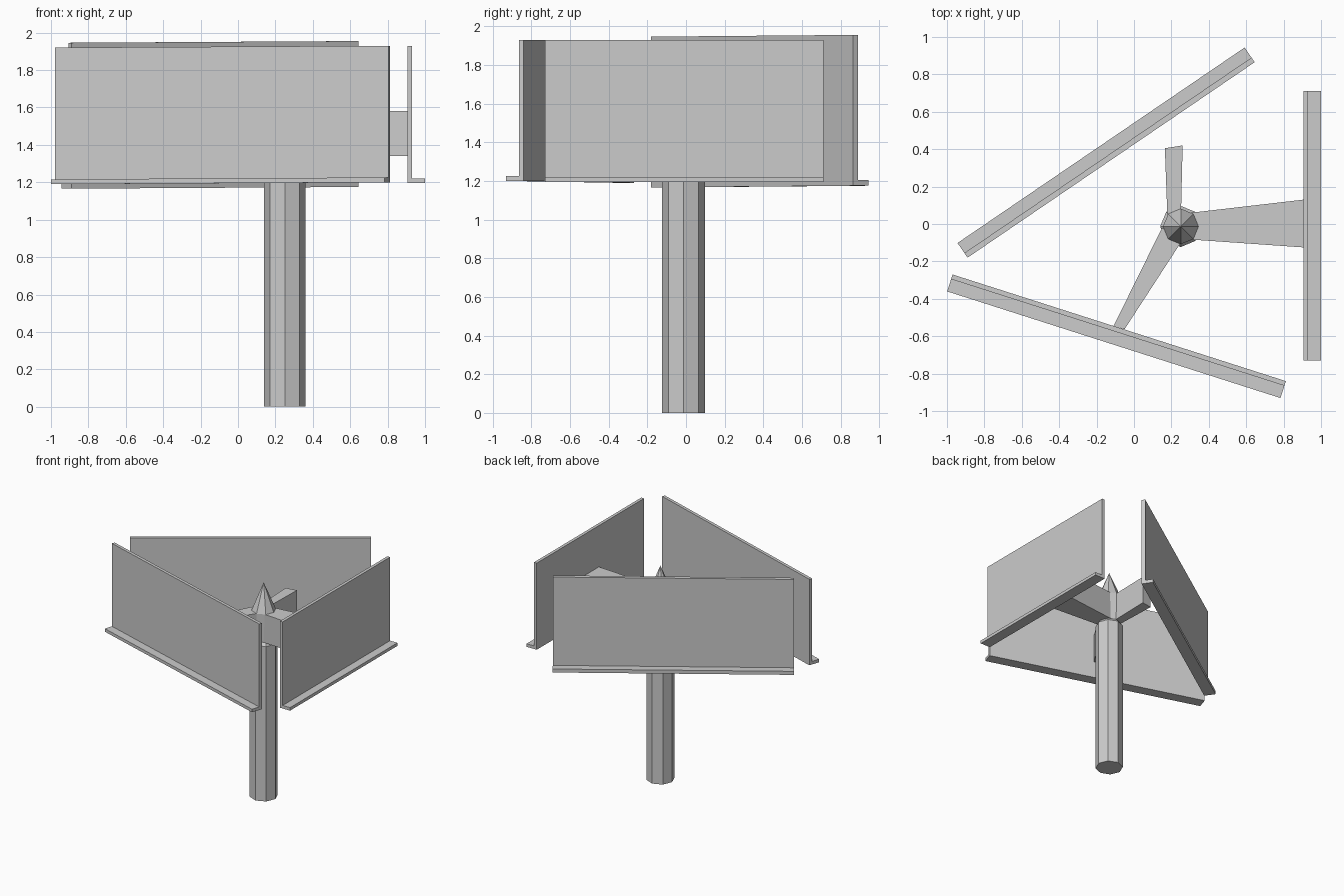
import bpy, bmesh
from math import cos, sin, pi
from mathutils import Vector

if "Cube" in bpy.data.objects:
    bpy.data.objects.remove(bpy.data.objects["Cube"])

CX, CY = 0.25, -0.013          # post axis


def loft(name, rings):
    """Closed solid through rings of equal point count; a single-point last ring makes a tip."""
    bm = bmesh.new()
    vs = [[bm.verts.new(p) for p in r] for r in rings]
    n = len(vs[0])
    for a, b in zip(vs, vs[1:]):
        for i in range(n):
            j = (i + 1) % n
            if len(b) == 1:
                bm.faces.new((a[i], a[j], b[0]))
            else:
                bm.faces.new((a[i], a[j], b[j], b[i]))
    bm.faces.new(vs[0][::-1])
    if len(vs[-1]) > 2:
        bm.faces.new(vs[-1])
    bmesh.ops.recalc_face_normals(bm, faces=bm.faces[:])
    me = bpy.data.meshes.new(name)
    bm.to_mesh(me)
    bm.free()
    ob = bpy.data.objects.new(name, me)
    bpy.context.collection.objects.link(ob)
    return ob


def octagon(r, z):
    return [(CX + r * cos(k * pi / 4), CY + r * sin(k * pi / 4), z) for k in range(8)]


def panel(name, a, b, h, t=0.026, w=0.095):
    """Wall with an outward bottom lip, swept from inner bottom corner a to b."""
    a, b = Vector(a), Vector(b)
    d = b - a
    out = Vector((d.y, -d.x, 0)).normalized()
    prof = [(0, 0), (w, 0), (w, t), (t, t), (t, h), (0, h)]
    loft(name, [[p + out * u + Vector((0, 0, v)) for u, v in prof] for p in (a, b)])


def arm(name, outline, z0=1.34, z1=1.58):
    loft(name, [[(x, y, z) for x, y in outline] for z in (z0, z1)])


# Octagonal post with a small shoulder, hub core and pointed cap
loft("post", [octagon(0.11, 0), octagon(0.11, 1.315), octagon(0.09, 1.34)])
loft("hub", [octagon(0.09, 1.34), octagon(0.095, 1.58)])
loft("pointed_cap", [octagon(0.095, 1.58), [(CX, CY, 1.81)]])

# Three tapered support arms
arm("right_arm", [(0.26, -0.08), (0.905, -0.125), (0.905, 0.13), (0.26, 0.055)])
arm("back_arm", [(0.18, 0.0), (0.25, 0.0), (0.26, 0.42), (0.165, 0.405)])
arm("front_arm", [(0.15, -0.02), (-0.11, -0.547), (-0.05, -0.562), (0.25, -0.10)])

# Three lipped panels arranged in a triangle
panel("right_panel", (0.905, -0.73, 1.195), (0.905, 0.71, 1.195), 0.735)
panel("back_panel", (0.645, 0.865, 1.175), (-0.89, -0.18, 1.166), 0.78, t=0.03)
panel("front_panel", (-0.97, -0.27, 1.19), (0.812, -0.84, 1.2), 0.73)
